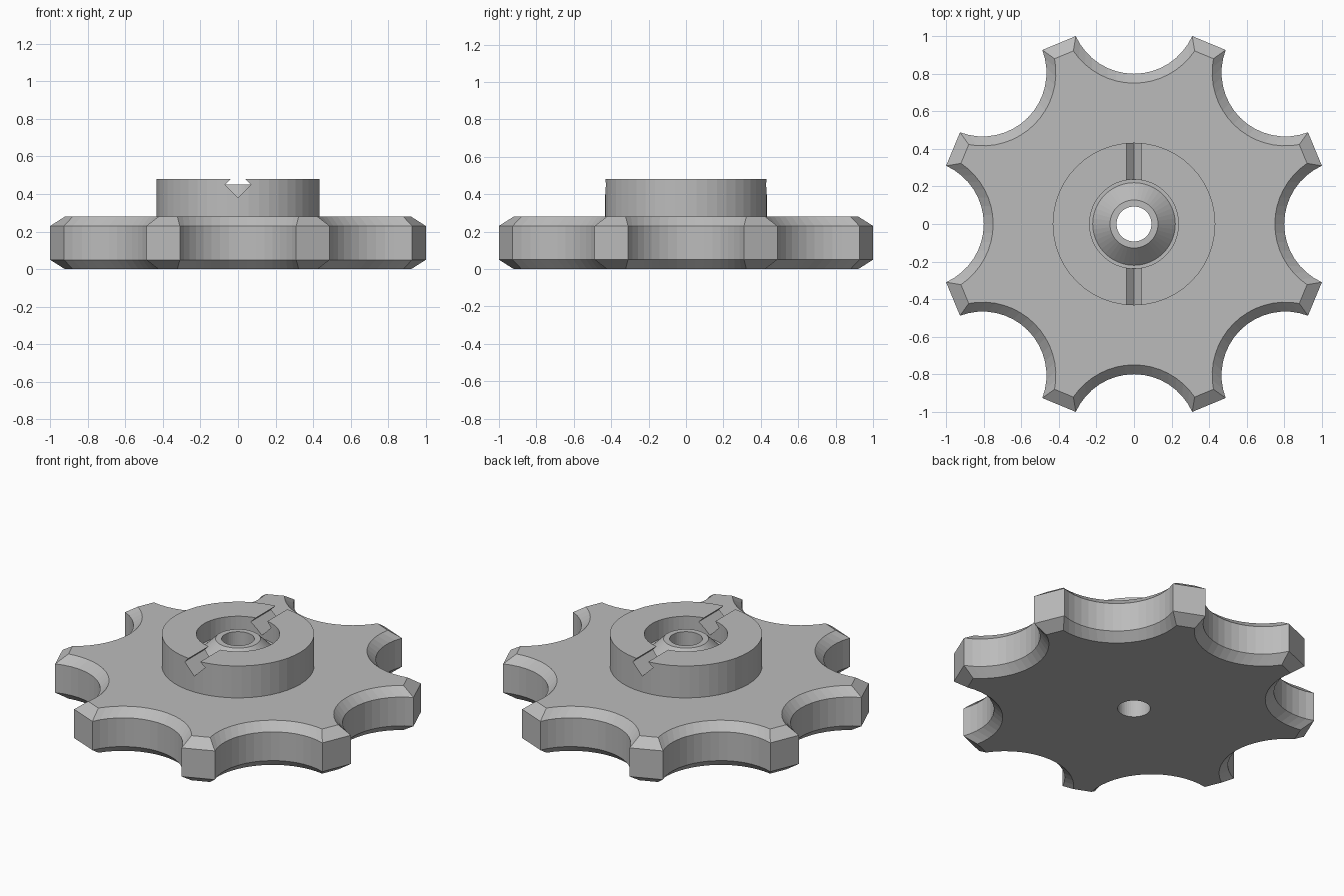
import bpy, bmesh
from math import sin, cos, pi, atan2, sqrt, radians
from mathutils import Matrix

old = bpy.data.objects.get("Cube")
if old:
    bpy.data.objects.remove(old, do_unlink=True)

grey = bpy.data.materials.new("plain_grey")
grey.use_nodes = True
grey.diffuse_color = (0.5, 0.5, 0.5, 1)
grey.node_tree.nodes["Principled BSDF"].inputs["Base Color"].default_value = grey.diffuse_color

LOBES = 8
ARC_STEPS = 16
SCALLOP_CENTRE = 1.14
BORE = 0.093


def make_object(name, bm):
    bmesh.ops.recalc_face_normals(bm, faces=bm.faces)
    mesh = bpy.data.meshes.new(name)
    bm.to_mesh(mesh)
    bm.free()
    mesh.materials.append(grey)
    obj = bpy.data.objects.new(name, mesh)
    bpy.context.collection.objects.link(obj)
    return obj


def bridge(bm, low, high):
    n = len(low)
    for i in range(n):
        j = (i + 1) % n
        bm.faces.new((low[i], low[j], high[j], high[i]))


def cut(obj, cutter):
    cutter.hide_render = True
    cutter.hide_viewport = True
    cutter.hide_set(True)
    mod = obj.modifiers.new(cutter.name, "BOOLEAN")
    mod.operation = "DIFFERENCE"
    mod.solver = "EXACT"
    mod.object = cutter


def scalloped_outline(tip, radius):
    """Flat lobe tips at distance tip, joined by concave arcs of the given radius."""
    # Find where the scallop circle meets the flat tip line
    half = pi / LOBES
    across = SCALLOP_CENTRE * sin(half)
    depth = SCALLOP_CENTRE * cos(half) - tip
    along = across - sqrt(radius ** 2 - depth ** 2)
    x = tip * cos(half) + along * sin(half)
    y = tip * sin(half) - along * cos(half)
    sweep = atan2(y, SCALLOP_CENTRE - x)
    points = []
    for k in range(LOBES):
        turn = k * 2 * half
        for i in range(ARC_STEPS + 1):
            a = sweep * (2 * i / ARC_STEPS - 1)
            px = SCALLOP_CENTRE - radius * cos(a)
            py = radius * sin(a)
            points.append((px * cos(turn) - py * sin(turn),
                           px * sin(turn) + py * cos(turn)))
    return points


# Scalloped wheel with chamfered top and bottom rims
outer = scalloped_outline(1.043, 0.34)
inner = scalloped_outline(0.975, 0.39)
bm = bmesh.new()
rings = [[bm.verts.new((x, y, z)) for x, y in outline]
         for outline, z in ((inner, 0), (outer, 0.05), (outer, 0.23), (inner, 0.28))]
for low, high in zip(rings, rings[1:]):
    bridge(bm, low, high)
bm.faces.new(rings[0])
bm.faces.new(rings[-1])
wheel = make_object("scalloped_wheel", bm)

# Through hole in the wheel
bm = bmesh.new()
bmesh.ops.create_cone(bm, cap_ends=True, segments=48, radius1=BORE, radius2=BORE,
                      depth=1)
cut(wheel, make_object("bore_cutter", bm))

# Turned hub: outer wall, recess and raised cone around the bore
profile = [(BORE, 0.28), (0.433, 0.28), (0.433, 0.48), (0.237, 0.48),
           (0.237, 0.36), (0.22, 0.36), (0.128, 0.45), (BORE, 0.45)]
bm = bmesh.new()
steps = 48
columns = []
for i in range(steps):
    a = 2 * pi * i / steps
    columns.append([bm.verts.new((r * cos(a), r * sin(a), z)) for r, z in profile])
for i in range(steps):
    bridge(bm, columns[i], columns[(i + 1) % steps])
hub = make_object("hub", bm)

# Diamond slots across the front and back of the hub rim
for side, name in ((-1, "front_slot_cutter"), (1, "back_slot_cutter")):
    bm = bmesh.new()
    bmesh.ops.create_cone(bm, cap_ends=True, segments=4, radius1=0.07, radius2=0.07,
                          depth=0.3, matrix=Matrix.Translation((0, side * 0.36, 0.45))
                          @ Matrix.Rotation(radians(90), 4, "X"))
    cut(hub, make_object(name, bm))
